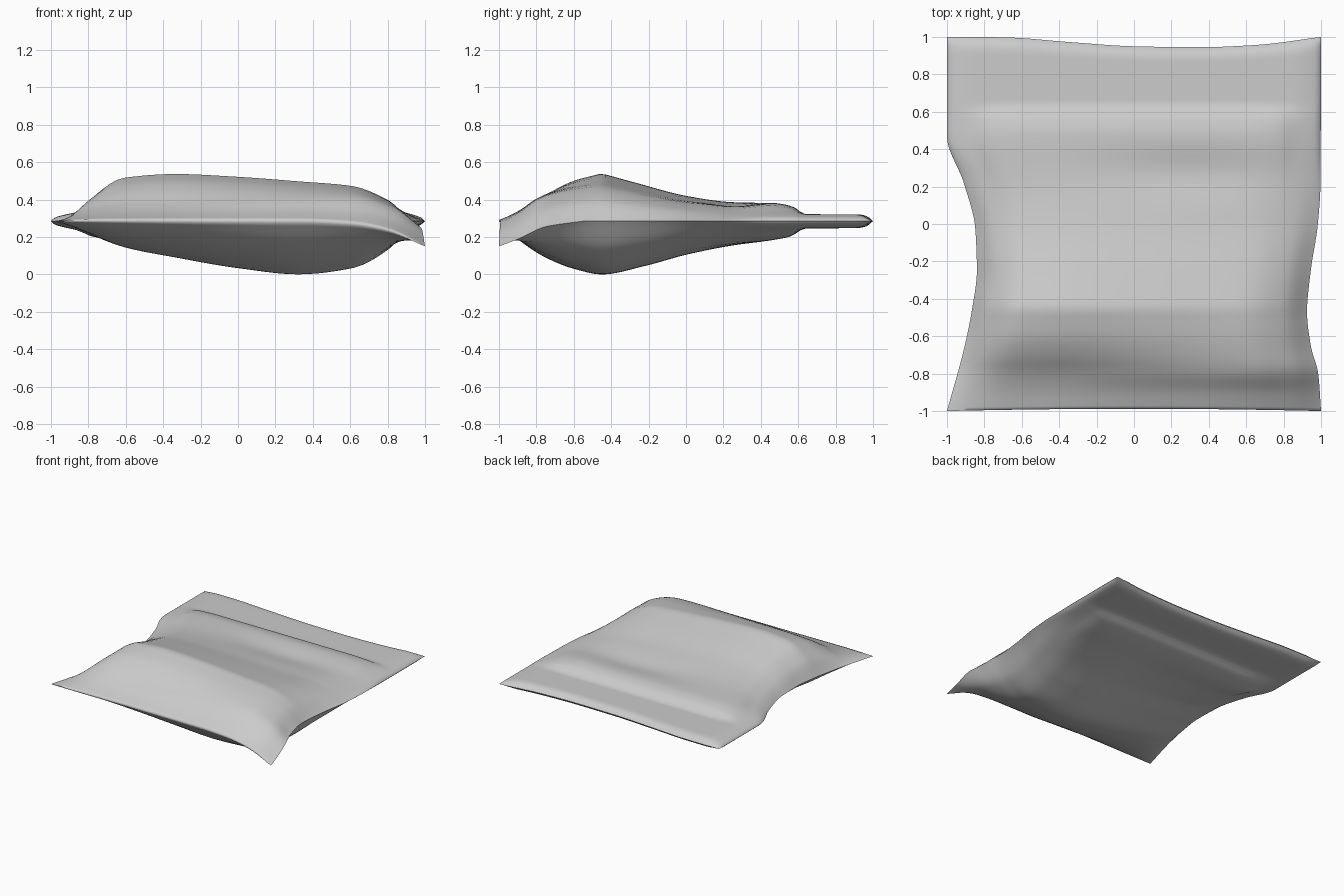
import bpy, bmesh, math

if "Cube" in bpy.data.objects:
    bpy.data.objects.remove(bpy.data.objects["Cube"])


def curve(*pts):
    """Smooth monotone curve through (t, value) points."""
    n = len(pts)
    s = [(pts[i+1][1] - pts[i][1]) / (pts[i+1][0] - pts[i][0]) for i in range(n - 1)]
    m = [s[0]] + [0 if a * b <= 0 else 2 * a * b / (a + b) for a, b in zip(s, s[1:])] + [s[-1]]

    def f(t):
        t = min(max(t, pts[0][0]), pts[-1][0])
        i = 0
        while i < n - 2 and t > pts[i+1][0]:
            i += 1
        (x0, y0), (x1, y1) = pts[i], pts[i+1]
        h = x1 - x0
        k = (t - x0) / h
        return (y0 * (1 + 2*k) * (1-k)**2 + h * m[i] * k * (1-k)**2
                + y1 * k*k * (3 - 2*k) + h * m[i+1] * k*k * (k-1))
    return f


# Outline of the pouch seen from above
left = curve((-1, -1), (-.65, -.905), (-.45, -.865), (-.25, -.84), (-.03, -.848),
             (.22, -.91), (.47, -1), (1, -1))
right = curve((-1, 1), (-.8, .985), (-.65, .945), (-.47, .925), (-.25, .945), (0, .983),
              (.22, .997), (1, 1))
back = curve((-1, 1), (-.7, .998), (-.35, .973), (0, .95), (.35, .945), (.65, .957), (1, 1))

# Side profile: fullness of the upper and lower sheets along the length
top_len = curve((-.45, .255), (-.25, .2),
                (0, .135), (.22, .105), (.42, .098), (.47, .097), (.57, .078), (.64, .037),
                (.92, .036), (.97, .026), (1, 0))
low_len = curve((-1, .01), (-.9, .1), (-.74, .2), (-.6, .255), (-.45, .285), (-.22, .24),
                (0, .18), (.22, .135), (.55, .085), (.64, .04), (.92, .037), (.97, .026), (1, 0))
# Front slope of the upper sheet: hollow at the left, full at the right
front_left = curve((-1, .01), (-.9, .045), (-.8, .095), (-.7, .165), (-.6, .215), (-.45, .255))
front_right = curve((-1, .01), (-.9, .075), (-.8, .165), (-.74, .195), (-.6, .233), (-.45, .255))
front_mix = curve((-.4, 0), (.7, 1))

# Cross profiles: belly of each sheet, thin closure strip, and swelling beside the strip
top_wide = curve((-1, 0), (-.9, .5), (-.71, .92), (-.41, 1), (-.04, .94), (.33, .84),
                 (.64, .745), (.86, .45), (1, 0))
low_wide = curve((-1, 0), (-.95, .16), (-.71, .49), (-.41, .68), (-.04, .88), (.33, 1),
                 (.64, .89), (.86, .54), (1, 0))
strip_wide = curve((-1, 0), (-.985, .4), (-.95, .7), (-.86, 1), (.86, 1), (.95, .7),
                   (.985, .4), (1, 0))
swell_wide = curve((-1, 0), (-.88, .13), (-.77, .75), (-.6, 1), (.6, 1), (.77, .8),
                   (.88, .25), (1, 0))
to_strip = curve((0, 0), (.25, .4), (.45, .95), (.64, 1))

# Drooping front right corner
droop_x = curve((.4, 0), (.62, .1), (.8, .35), (1, 1))
droop_y = curve((-1, 1), (-.9, .72), (-.75, .22), (-.55, 0))


def sheet_point(u, v, side):
    x = left(v) + (right(v) - left(v)) * (u + 1) / 2
    y = v if v < .64 else .64 + (v - .64) / .36 * (back(x) - .64)
    y += .012 * (1 - u*u) * max(0, (-v - .8) / .2)
    length, wide = (top_len, top_wide) if side > 0 else (low_len, low_wide)
    w, h = to_strip(v), length(v)
    if side > 0 and v < -.45:
        k = front_mix(u)
        h = front_left(v) * (1 - k) + front_right(v) * k
    thin = min(h, .037)
    flat = thin * strip_wide(u) + (h - thin) * swell_wide(u)
    z = .285 + side * (h * wide(u) * (1 - w) + flat * w)
    if side > 0:
        z -= .022 * math.exp(-((u - .3) / .55)**2 - ((v - .28) / .12)**2) * (1 - u*u)
    return x, y, z - .135 * droop_x(u) * droop_y(v)


# Pouch body: two sheets welded along the rim
NU, NV = 48, 72
bm = bmesh.new()
for side in (1, -1):
    rows = []
    for j in range(NV + 1):
        t = 2 * j / NV - 1
        v = .6 * t + .4 * math.sin(t * math.pi / 2)
        rows.append([bm.verts.new(sheet_point(math.sin((i / NU - .5) * math.pi), v, side))
                     for i in range(NU + 1)])
    for a, b in zip(rows, rows[1:]):
        for i in range(NU):
            bm.faces.new((a[i], a[i+1], b[i+1], b[i]))
    if side > 0:
        front_top = rows[0]
# Close the thin front seam
for i in range(NU):
    a, b, c, d = front_top[i], front_top[i+1], rows[0][i+1], rows[0][i]
    bm.faces.new((a, d, c, b))
bmesh.ops.remove_doubles(bm, verts=bm.verts, dist=.0002)
bmesh.ops.recalc_face_normals(bm, faces=bm.faces)
mesh = bpy.data.meshes.new("pouch")
bm.to_mesh(mesh)
bm.free()
pouch = bpy.data.objects.new("pouch", mesh)
bpy.context.collection.objects.link(pouch)
bpy.context.view_layer.objects.active = pouch
pouch.select_set(True)
bpy.ops.object.shade_smooth_by_angle(angle=math.radians(80))
